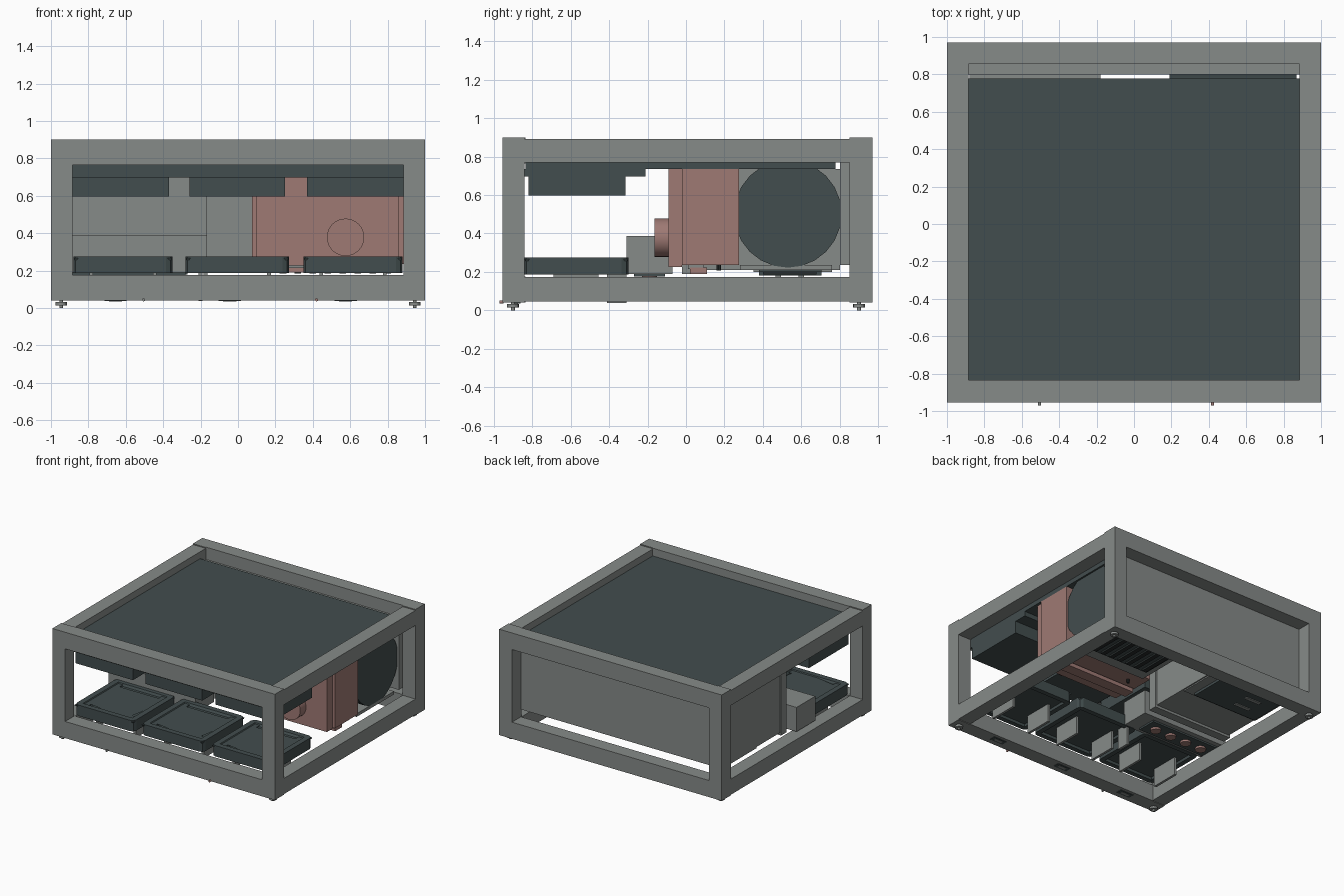
import bpy, bmesh, math
from mathutils import Matrix

if "Cube" in bpy.data.objects:
    bpy.data.objects.remove(bpy.data.objects["Cube"])


def material(name, rgb):
    m = bpy.data.materials.new(name)
    m.diffuse_color = (*rgb, 1)
    m.use_nodes = True
    m.node_tree.nodes["Principled BSDF"].inputs["Base Color"].default_value = m.diffuse_color
    return m


GREY = material("frame grey", (0.24, 0.257, 0.248))
DARK = material("dark slate", (0.055, 0.075, 0.077))
PINK = material("dusty copper", (0.345, 0.193, 0.174))
BLACK = material("vent black", (0.02, 0.025, 0.025))


def finish(bm, name, mat):
    me = bpy.data.meshes.new(name)
    bmesh.ops.recalc_face_normals(bm, faces=bm.faces)
    bm.to_mesh(me)
    bm.free()
    me.materials.append(mat)
    ob = bpy.data.objects.new(name, me)
    bpy.context.collection.objects.link(ob)
    return ob


def add_box(bm, x, y, z):
    size = Matrix.Diagonal((x[1] - x[0], y[1] - y[0], z[1] - z[0], 1))
    mid = Matrix.Translation((sum(x) / 2, sum(y) / 2, sum(z) / 2))
    bmesh.ops.create_cube(bm, size=1, matrix=mid @ size)


def box(name, mat, x, y, z):
    bm = bmesh.new()
    add_box(bm, x, y, z)
    return finish(bm, name, mat)


def cylinder(name, mat, centre, radius, length, axis="Z", sides=32):
    bm = bmesh.new()
    turn = {"X": Matrix.Rotation(math.pi / 2, 4, "Y"),
            "Y": Matrix.Rotation(math.pi / 2, 4, "X"), "Z": Matrix()}[axis]
    bmesh.ops.create_cone(bm, cap_ends=True, segments=sides, radius1=radius, radius2=radius,
                          depth=length, matrix=Matrix.Translation(centre) @ turn)
    ob = finish(bm, name, mat)
    if sides > 16:
        bpy.context.view_layer.objects.active = ob
        ob.select_set(True)
        bpy.ops.object.shade_smooth_by_angle()
        ob.select_set(False)
    return ob


def tray(name, x, y, z):
    """Chamfered tray with a raised rim and a stepped pad on top, hollow below."""
    bm = bmesh.new()
    add_box(bm, x, y, z)
    edges = [e for e in bm.edges if abs(e.verts[0].co.z - e.verts[1].co.z) > 0.01]
    bmesh.ops.bevel(bm, geom=edges, offset=0.035, segments=2, profile=0.5, affect="EDGES")
    bm.normal_update()
    top = [f for f in bm.faces if f.normal.z > 0.9]
    bottom = [f for f in bm.faces if f.normal.z < -0.9]
    for thick, depth in ((0.045, 0), (0.012, -0.018), (0.04, 0), (0.006, 0.01)):
        bmesh.ops.inset_region(bm, faces=top, thickness=thick, depth=depth)
    for thick, depth in ((0.04, 0), (0.005, -0.02)):
        bmesh.ops.inset_region(bm, faces=bottom, thickness=thick, depth=depth)
    return finish(bm, name, DARK)


# Outer frame: posts, front and back rails, side rails
for side, s in (("left", -1), ("right", 1)):
    xs = sorted((s * 0.885, s * 1.0))
    for end, ys in (("front", (-0.955, -0.84)), ("back", (0.85, 0.97))):
        box(f"{side}_{end}_post", GREY, xs, ys, (0.04, 0.9))
    box(f"{side}_top_rail", GREY, xs, (-0.84, 0.85), (0.77, 0.892))
    box(f"{side}_bottom_rail", GREY, xs, (-0.84, 0.85), (0.045, 0.172))
for end, ys in (("front", (-0.955, -0.835)), ("back", (0.855, 0.97))):
    box(f"{end}_top_rail", GREY, (-0.885, 0.885), ys, (0.765, 0.9))
    box(f"{end}_bottom_rail", GREY, (-0.885, 0.885), ys, (0.04, 0.175))

# Feet with pins
for x in (-0.945, 0.945):
    for y in (-0.9, 0.9):
        cylinder("foot_pad", GREY, (x, y, 0.023), 0.03, 0.018, sides=16)
        cylinder("foot_pin", GREY, (x, y, 0.02), 0.01, 0.04, sides=12)

# Thick top slab sunk between the rails, and the back panel
box("top_panel", DARK, (-0.884, 0.884), (-0.836, 0.777), (0.735, 0.837))
box("top_front_plate", DARK, (-0.884, 0.884), (-0.84, -0.21), (0.697, 0.735))
box("back_panel", GREY, (-0.885, 0.885), (0.80, 0.855), (0.235, 0.80))

# Upper and lower trays, fins below, clips on the front rail
for x0, x1 in ((-0.885, -0.37), (-0.258, 0.252), (0.37, 0.885)):
    box("upper_tray", DARK, (x0, x1), (-0.82, -0.315), (0.597, 0.698))
for x0, x1 in ((-0.88, -0.35), (-0.28, 0.272), (0.35, 0.88)):
    tray("lower_tray", (x0, x1), (-0.84, -0.30), (0.187, 0.275))
    mid = (x0 + x1) / 2
    for dx in (-0.17, 0.17):
        box("tray_fin", GREY, (mid + dx - 0.01, mid + dx + 0.01), (-0.69, -0.455), (0.06, 0.21))
    box("rail_clip", DARK, (mid - 0.1, mid + 0.02), (-0.91, -0.86), (0.036, 0.042))
    box("rail_clip_slot", GREY, (mid - 0.075, mid - 0.005), (-0.897, -0.873), (0.034, 0.038))
box("rear_tray_fin", GREY, (-0.21, -0.19), (-0.41, -0.31), (0.037, 0.21))

# Front pins
cylinder("front_pin_left", GREY, (-0.505, -0.96, 0.043), 0.008, 0.02, "Y", 12)
cylinder("front_pin_right", PINK, (0.42, -0.96, 0.043), 0.008, 0.02, "Y", 12)

# Left cabinet with low front box and four knobs beneath
box("left_cabinet", GREY, (-0.88, -0.18), (0.03, 0.80), (0.21, 0.735))
box("left_cabinet_face", GREY, (-0.89, -0.165), (-0.02, 0.05), (0.19, 0.735))
box("low_box", GREY, (-0.945, -0.165), (-0.31, -0.07), (0.19, 0.387))
box("knob_plate", DARK, (-0.91, -0.28), (-0.27, -0.11), (0.176, 0.192))
for i in range(4):
    cylinder("knob", PINK, (-0.37 - 0.145 * i, -0.19, 0.17), 0.04, 0.02, sides=20)
box("cabinet_base", GREY, (-0.88, -0.19), (0.35, 0.76), (0.2, 0.235))
box("cabinet_hatch", DARK, (-0.85, -0.27), (0.38, 0.705), (0.18, 0.21))
for y in (0.48, 0.6):
    box("hatch_slot", GREY, (-0.72, -0.58), (y - 0.015, y + 0.015), (0.174, 0.182))

# Copper heat block, its narrower front plate, port and lower bars
box("heat_block", PINK, (0.075, 0.884), (-0.02, 0.275), (0.235, 0.735))
box("heat_block_face", PINK, (0.1, 0.862), (-0.09, -0.02), (0.226, 0.735))
cylinder("round_port", PINK, (0.575, -0.12, 0.378), 0.1, 0.09, "Y")
box("lower_bar", PINK, (0.1, 0.86), (0.02, 0.11), (0.19, 0.222))
box("bar_mount", GREY, (0.1, 0.86), (0.01, 0.09), (0.215, 0.24))

# Drum and the vented plate below it
cylinder("drum", DARK, (0.53, 0.53, 0.502), 0.28, 0.68, "X", 24)
box("vent_plate", GREY, (0.15, 0.87), (0.28, 0.76), (0.21, 0.235))
box("vent_panel", DARK, (0.2, 0.85), (0.38, 0.705), (0.2, 0.212))
for i in range(8):
    x = 0.24 + 0.08 * i
    box("vent_slot", BLACK, (x - 0.018, x + 0.018), (0.4, 0.68), (0.185, 0.205))
for x in (0.2, 0.8):
    cylinder("vent_stud", BLACK, (x, 0.17, 0.222), 0.012, 0.03, sides=8)
